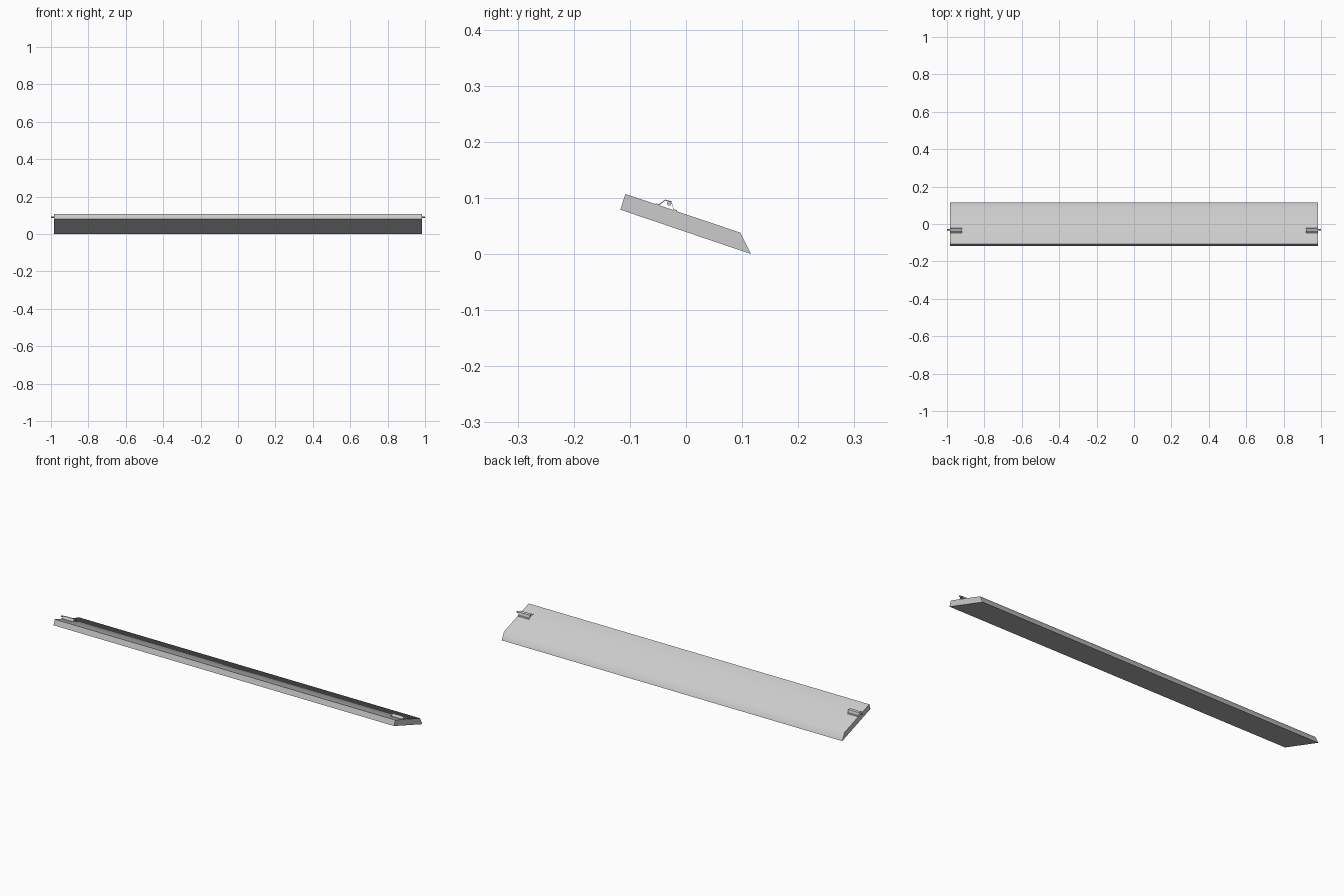
import bpy, bmesh, math

cube = bpy.data.objects.get("Cube")
if cube:
    bpy.data.objects.remove(cube, do_unlink=True)


def material(name, rgb):
    m = bpy.data.materials.new(name)
    m.use_nodes = True
    m.diffuse_color = (*rgb, 1)
    m.node_tree.nodes["Principled BSDF"].inputs["Base Color"].default_value = (*rgb, 1)
    return m


grey = material("light grey", (0.6, 0.6, 0.6))


def extrude_profile(name, points, x0, x1):
    """Sweep a closed (y, z) profile along x."""
    bm = bmesh.new()
    face = bm.faces.new([bm.verts.new((x0, y, z)) for y, z in points])
    new = bmesh.ops.extrude_face_region(bm, geom=[face])["geom"]
    moved = [v for v in new if isinstance(v, bmesh.types.BMVert)]
    bmesh.ops.translate(bm, verts=moved, vec=(x1 - x0, 0, 0))
    bmesh.ops.recalc_face_normals(bm, faces=bm.faces)
    mesh = bpy.data.meshes.new(name)
    bm.to_mesh(mesh)
    bm.free()
    mesh.materials.append(grey)
    obj = bpy.data.objects.new(name, mesh)
    bpy.context.collection.objects.link(obj)
    return obj


# Sloping board, with its bevelled back edge blended into the top
board = extrude_profile(
    "board", [(-0.117, 0.079), (-0.108, 0.107), (0.097, 0.038), (0.116, 0)], -0.985, 0.985)
bpy.context.view_layer.objects.active = board
board.select_set(True)
bpy.ops.object.shade_smooth_by_angle(angle=math.radians(50))

# Thin bent strap that holds each pin
outer = [(-0.054, 0.09), (-0.048, 0.089), (-0.037, 0.097),
         (-0.026, 0.094), (-0.022, 0.08), (-0.016, 0.078)]
inner = [(y, z - 0.002) for y, z in reversed(outer)]
# Round pin sticking out past the board end
pin = [(-0.03 + 0.004 * math.cos(a), 0.09 + 0.004 * math.sin(a))
       for a in (math.tau * i / 8 for i in range(8))]

for side, sign in (("left", 1), ("right", -1)):
    extrude_profile(side + "_strap", outer + inner, sign * 0.92, sign * 0.985)
    extrude_profile(side + "_pin", pin, sign * 0.92, sign)
